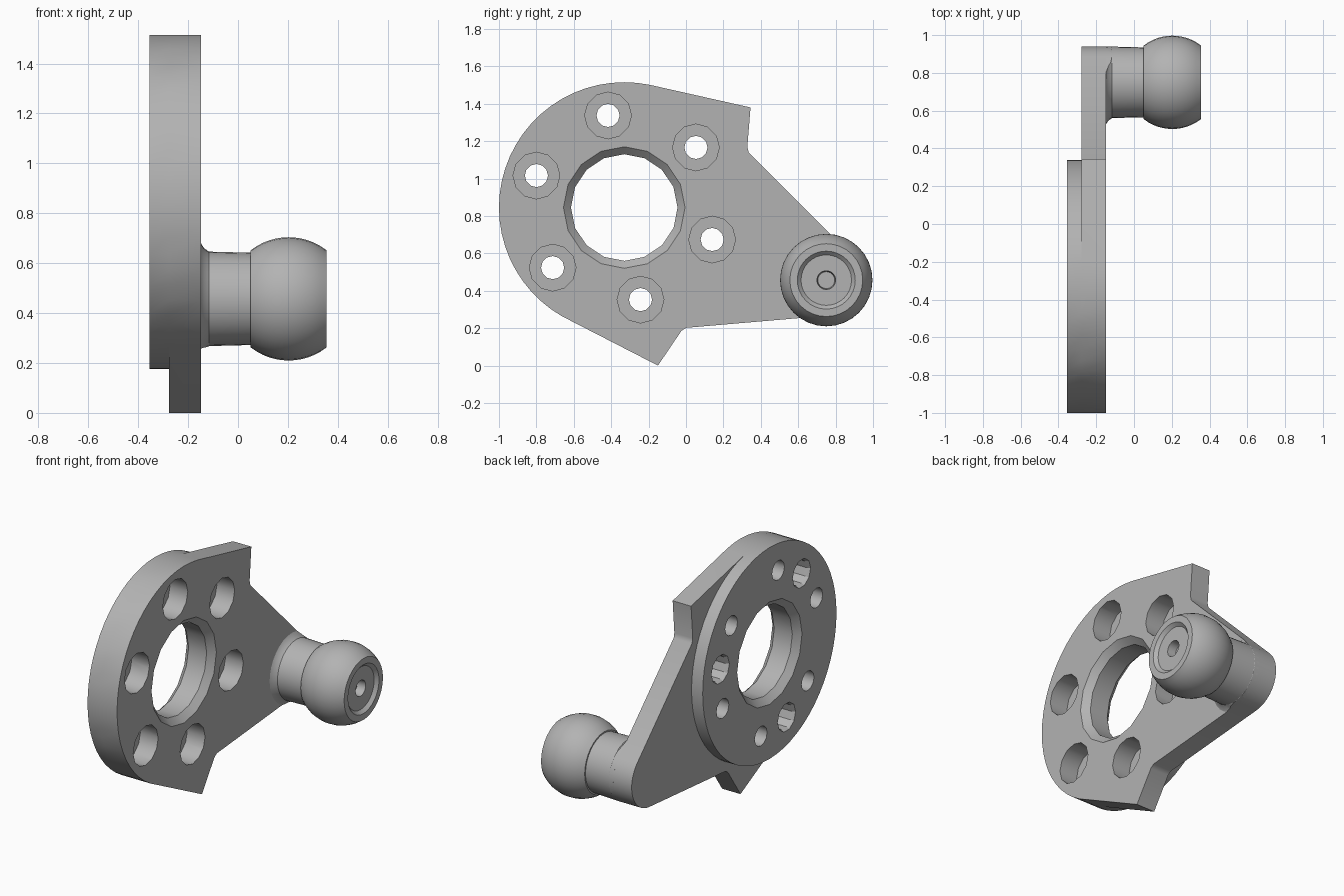
import bpy
import bmesh
from math import sin, cos, radians, sqrt

if "Cube" in bpy.data.objects:
    bpy.data.objects.remove(bpy.data.objects["Cube"], do_unlink=True)

steel = bpy.data.materials.new("grey_steel")
steel.use_nodes = True
GREY = (0.45, 0.45, 0.45, 1)
steel.diffuse_color = GREY
steel.node_tree.nodes["Principled BSDF"].inputs["Base Color"].default_value = GREY

DISC = (-0.33, 0.845)       # disc centre (y, z)
BALL = (0.75, 0.457)        # ball centre (y, z)
DISC_R, BOSS_R = 0.67, 0.19
BACK, STEP, FACE = -0.355, -0.277, -0.148


def polar(centre, r, deg):
    return (centre[0] + r * cos(radians(deg)), centre[1] + r * sin(radians(deg)))


def arc(centre, r, start, end, step=6):
    return [polar(centre, r, a) for a in range(start, end + 1, step)]


def finish(name, bm):
    bmesh.ops.recalc_face_normals(bm, faces=bm.faces)
    mesh = bpy.data.meshes.new(name)
    bm.to_mesh(mesh)
    bm.free()
    mesh.materials.append(steel)
    ob = bpy.data.objects.new(name, mesh)
    bpy.context.collection.objects.link(ob)
    return ob


def prism(name, outline, x0, x1):
    """Extrude a (y, z) outline along x."""
    bm = bmesh.new()
    face = bm.faces.new([bm.verts.new((x0, y, z)) for y, z in outline])
    grown = bmesh.ops.extrude_face_region(bm, geom=[face])["geom"]
    verts = [v for v in grown if isinstance(v, bmesh.types.BMVert)]
    bmesh.ops.translate(bm, verts=verts, vec=(x1 - x0, 0, 0))
    return finish(name, bm)


def turned(name, centre, profile, sides):
    """Turn an (x, radius) profile about an axis along x, with capped ends."""
    bm = bmesh.new()
    rings = []
    for x, r in profile:
        pts = [polar(centre, r, 360 * i / sides) for i in range(sides)]
        rings.append([bm.verts.new((x, y, z)) for y, z in pts])
    for a, b in zip(rings, rings[1:]):
        for i in range(sides):
            j = (i + 1) % sides
            bm.faces.new((a[i], a[j], b[j], b[i]))
    bm.faces.new(rings[0])
    bm.faces.new(rings[-1])
    return finish(name, bm)


def boolean(target, tool, operation):
    tool.hide_render = True
    mod = target.modifiers.new(operation.lower(), "BOOLEAN")
    mod.operation, mod.solver, mod.object = operation, "EXACT", tool
    bpy.context.view_layer.objects.active = target
    bpy.ops.object.modifier_apply(modifier=mod.name)
    bpy.data.objects.remove(tool, do_unlink=True)


# Plate outline: disc edge, lower tab, ball arm, upper tab
outline = arc(DISC, DISC_R, 78, 240)
outline += [(-0.15, 0.0), (-0.025, 0.185), (0.0, 0.202)]
outline += arc(BALL, BOSS_R, -85, 45, 10)
outline += [(0.335, 1.14), (0.328, 1.17), (0.345, 1.38)]

# Mounting plate with the full round disc behind it
plate = prism("mounting_plate", outline, STEP, FACE)
boolean(plate, prism("disc", arc(DISC, DISC_R, 0, 354), BACK, STEP), "UNION")

# Central opening, chamfered on both faces
boolean(plate, turned("opening_cutter", DISC, [
    (BACK - 0.02, 0.345), (BACK + 0.04, 0.285),
    (FACE - 0.04, 0.285), (FACE + 0.02, 0.345)], 16), "DIFFERENCE")

# Six counterbored bolt holes
for k in range(6):
    spot = polar(DISC, 0.5, 40 + 60 * k)
    boolean(plate, turned("bolt_cutter", spot, [
        (BACK - 0.05, 0.062), (FACE - 0.125, 0.062),
        (FACE - 0.125, 0.125), (FACE + 0.05, 0.125)], 12), "DIFFERENCE")

# Three blind holes in the back
for k in range(3):
    spot = polar(DISC, 0.5, 10 + 120 * k)
    boolean(plate, turned("blind_cutter", spot, [
        (BACK - 0.02, 0.1), (BACK + 0.02, 0.08), (BACK + 0.12, 0.08)], 10), "DIFFERENCE")

# Fillet at the neck root, trimmed to the plate edge
fillet = turned("neck_fillet", BALL, [
    (FACE, 0.222), (FACE + 0.012, 0.203), (FACE + 0.035, 0.187)], 32)
boolean(fillet, prism("trim", outline, FACE - 0.1, FACE + 0.1), "INTERSECT")

# Neck and ball with a recessed end and centre hole
profile = [(FACE, BOSS_R), (0.05, 0.185)]
for i in range(13):
    x = 0.05 + 0.305 * i / 12
    profile.append((x, sqrt(0.247 ** 2 - (x - 0.203) ** 2)))
profile += [(0.355, 0.155), (0.335, 0.135), (0.335, 0.05), (0.28, 0.045)]
ball = turned("ball_stud", BALL, profile, 32)

for ob in (plate, fillet, ball):
    bpy.ops.object.select_all(action="DESELECT")
    ob.select_set(True)
    bpy.context.view_layer.objects.active = ob
    bpy.ops.object.shade_smooth_by_angle(angle=radians(32))
